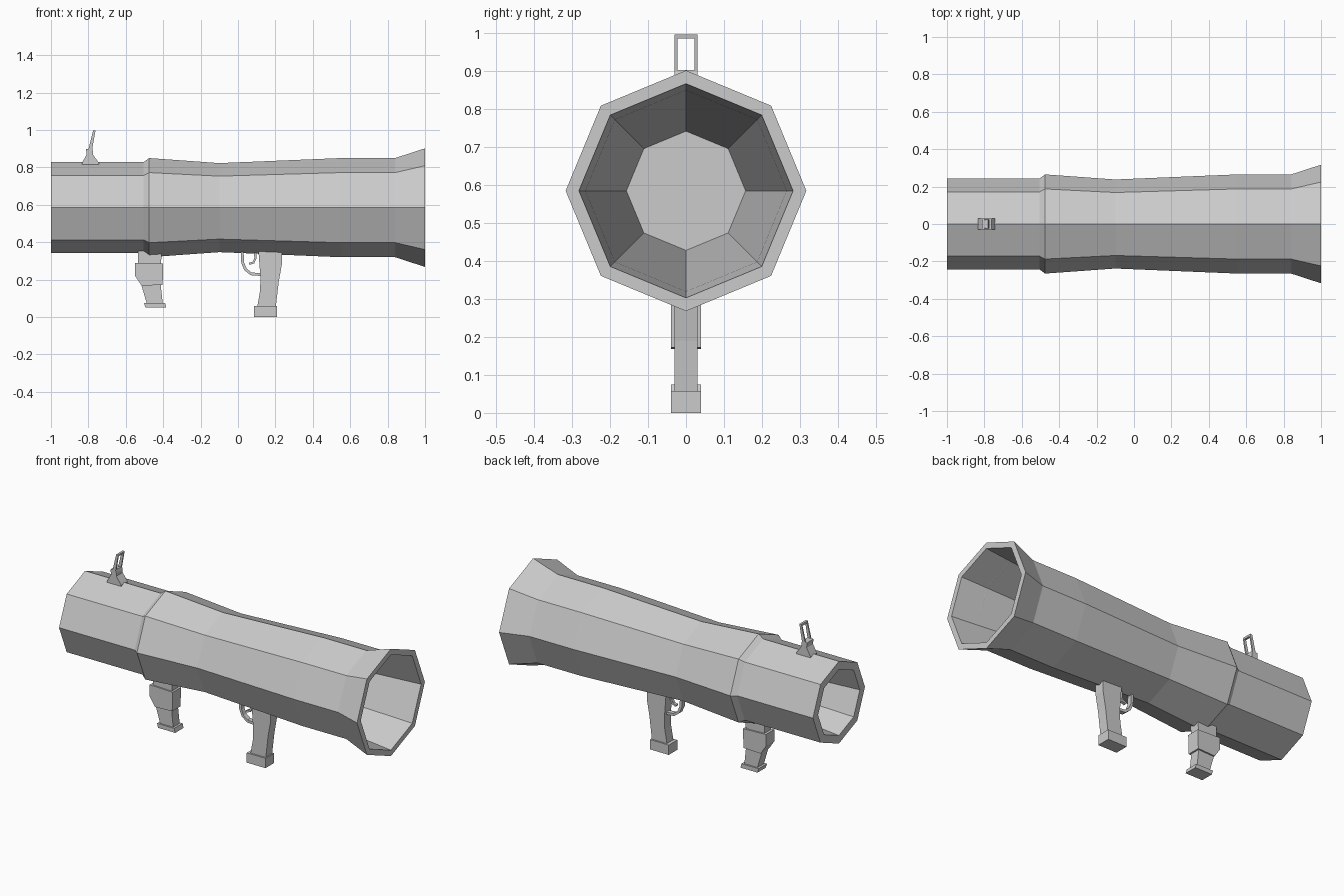
import bpy, bmesh
from math import sin, cos, pi
from mathutils import Vector

if "Cube" in bpy.data.objects:
    bpy.data.objects.remove(bpy.data.objects["Cube"])

AXIS_Z = 0.585


def finish(name, bm):
    bmesh.ops.recalc_face_normals(bm, faces=bm.faces)
    me = bpy.data.meshes.new(name)
    bm.to_mesh(me)
    bm.free()
    ob = bpy.data.objects.new(name, me)
    bpy.context.collection.objects.link(ob)
    return ob


def lathe_x(name, profile, sides=8):
    """Rings of (x, radius) along the tube axis, capped at both ends."""
    bm = bmesh.new()
    rings = [[bm.verts.new((x, r * sin(2 * pi * i / sides), AXIS_Z + r * cos(2 * pi * i / sides)))
              for i in range(sides)] for x, r in profile]
    for a, b in zip(rings, rings[1:]):
        for i in range(sides):
            j = (i + 1) % sides
            bm.faces.new((a[i], a[j], b[j], b[i]))
    bm.faces.new(rings[0])
    bm.faces.new(rings[-1])
    return finish(name, bm)


def prism(name, outline, half):
    """Side outline of (x, z) points given a width in y."""
    bm = bmesh.new()
    f = bm.faces.new([bm.verts.new((x, -half, z)) for x, z in outline])
    ext = bmesh.ops.extrude_face_region(bm, geom=[f])["geom"]
    bmesh.ops.translate(bm, vec=(0, 2 * half, 0),
                        verts=[v for v in ext if isinstance(v, bmesh.types.BMVert)])
    return finish(name, bm)


def strip(name, path, thick, half):
    """Bent bar following a path of (x, z) points."""
    pts = [Vector(p) for p in path]
    left, right = [], []
    for i, p in enumerate(pts):
        d = (pts[min(i + 1, len(pts) - 1)] - pts[max(i - 1, 0)]).normalized()
        n = Vector((-d.y, d.x)) * thick / 2
        left.append(p + n)
        right.append(p - n)
    return prism(name, left + right[::-1], half)


# Launch tube: rear bore, outer skin, flared muzzle, front bore
lathe_x("tube", [(-0.6, 0.157), (-1, 0.195), (-1, 0.243), (-0.505, 0.243), (-0.475, 0.265),
                 (-0.1, 0.238), (0.55, 0.265), (0.84, 0.265), (1, 0.317),
                 (1, 0.282), (-0.2, 0.157)])

# Trigger grip and its foot
prism("trigger_grip", [(0.108, 0.37), (0.235, 0.37), (0.235, 0.285), (0.218, 0.19), (0.202, 0.055),
                       (0.103, 0.055), (0.118, 0.14), (0.12, 0.21)], 0.03)
prism("trigger_grip_foot", [(0.085, 0), (0.208, 0), (0.208, 0.058), (0.085, 0.058)], 0.04)

# Trigger guard and trigger
strip("trigger_guard", [(0.022, 0.36), (0.025, 0.29), (0.04, 0.255), (0.07, 0.231), (0.125, 0.227)],
      0.015, 0.014)
strip("trigger", [(0.092, 0.36), (0.093, 0.315), (0.083, 0.292), (0.06, 0.284)], 0.012, 0.009)

# Support grip: stem, hand swell and foot
prism("support_grip", [(-0.533, 0.365), (-0.405, 0.365), (-0.412, 0.29), (-0.412, 0.16),
                       (-0.402, 0.07), (-0.487, 0.07), (-0.515, 0.165), (-0.535, 0.28)], 0.03)
prism("support_grip_swell", [(-0.55, 0.29), (-0.4, 0.285), (-0.403, 0.172), (-0.515, 0.168),
                             (-0.55, 0.22)], 0.039)
prism("support_grip_foot", [(-0.495, 0.05), (-0.383, 0.05), (-0.39, 0.075), (-0.502, 0.075)], 0.039)

# Sight base and neck
prism("sight_base", [(-0.835, 0.813), (-0.743, 0.813), (-0.743, 0.823), (-0.775, 0.868),
                     (-0.775, 0.885), (-0.78, 0.903), (-0.812, 0.898), (-0.81, 0.868),
                     (-0.835, 0.823)], 0.03)

# Leaning sight frame: two posts and a crossbar
for name, side in (("sight_post_left", -1), ("sight_post_right", 1)):
    post = prism(name, [(-0.8, 0.895), (-0.78, 0.895), (-0.762, 0.997), (-0.775, 0.997)], 0.004)
    post.location.y = 0.026 * side
prism("sight_crossbar", [(-0.777, 0.986), (-0.764, 0.986), (-0.762, 0.997), (-0.775, 0.997)], 0.03)
